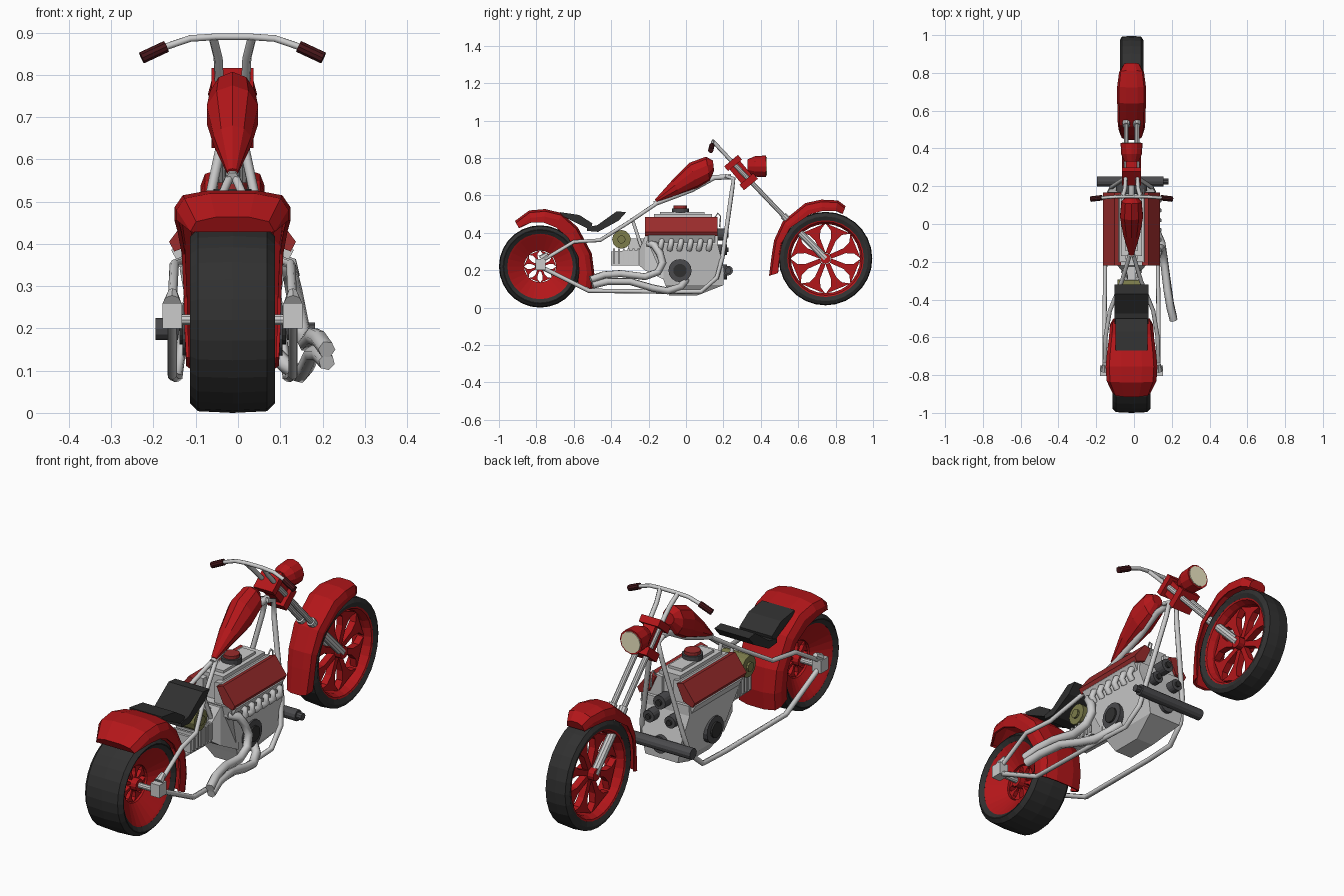
import bpy, bmesh, math
from mathutils import Vector

if "Cube" in bpy.data.objects:
    bpy.data.objects.remove(bpy.data.objects["Cube"])

CX = -0.013  # bike's centre plane


def mat(name, *c):
    m = bpy.data.materials.new(name)
    m.diffuse_color = (*c, 1)
    m.use_nodes = True
    m.node_tree.nodes["Principled BSDF"].inputs["Base Color"].default_value = m.diffuse_color
    return m


RED = mat("red paint", .45, .008, .01)
COVER = mat("cover red", .32, .025, .025)
BLACK = mat("rubber", .03, .03, .03)
DARK = mat("dark metal", .07, .07, .075)
GRIP = mat("grip", .06, .008, .01)
OLIVE = mat("olive", .2, .2, .07)
LENS = mat("lens", .85, .8, .55)


def finish(name, bm, m):
    bmesh.ops.recalc_face_normals(bm, faces=bm.faces)
    me = bpy.data.meshes.new(name)
    bm.to_mesh(me)
    bm.free()
    ob = bpy.data.objects.new(name, me)
    bpy.context.collection.objects.link(ob)
    ob.location.x = CX
    if m:
        me.materials.append(m)
    return ob


def loft(name, rings, m=None, loop=False):
    bm = bmesh.new()
    vs = [[bm.verts.new(p) for p in r] for r in rings]
    n = len(vs[0])
    for i in range(len(vs) if loop else len(vs) - 1):
        a, b = vs[i], vs[(i + 1) % len(vs)]
        for j in range(n):
            bm.faces.new((a[j], a[(j + 1) % n], b[(j + 1) % n], b[j]))
    if not loop:
        bm.faces.new(vs[0])
        bm.faces.new(vs[-1])
    return finish(name, bm, m)


def box(name, lo, hi, m=None):
    return loft(name, [[(lo[0], lo[1], z), (hi[0], lo[1], z), (hi[0], hi[1], z), (lo[0], hi[1], z)]
                       for z in (lo[2], hi[2])], m)


def prism(name, yz, x0, x1, m=None):
    return loft(name, [[(x, y, z) for y, z in yz] for x in (x0, x1)], m)


def cyl(name, p, q, r1, r2=None, m=None, n=16):
    p, q = Vector(p), Vector(q)
    rot = (q - p).to_track_quat('Z', 'Y')
    rings = []
    for c, r in ((p, r1), (q, r1 if r2 is None else r2)):
        rings.append([c + rot @ Vector((r * math.cos(2 * math.pi * i / n), r * math.sin(2 * math.pi * i / n), 0))
                      for i in range(n)])
    return loft(name, rings, m)


def tube(name, pts, r, m=None):
    cu = bpy.data.curves.new(name, 'CURVE')
    cu.dimensions = '3D'
    cu.bevel_depth, cu.bevel_resolution, cu.use_fill_caps = r, 1, True
    sp = cu.splines.new('POLY')
    sp.points.add(len(pts) - 1)
    for a, p in zip(sp.points, pts):
        a.co = (*p, 1)
    tmp = bpy.data.objects.new(name, cu)
    bm = bmesh.new()
    bpy.context.collection.objects.link(tmp)
    bpy.context.view_layer.update()
    bm.from_mesh(bpy.data.meshes.new_from_object(tmp))
    bpy.data.objects.remove(tmp)
    return finish(name, bm, m)


def polar(x, r, deg, c):
    t = math.radians(deg)
    return (x, c[0] + r * math.cos(t), c[1] + r * math.sin(t))


def lathe(name, prof, c, m, n=28):
    return loft(name, [[polar(x, r, 360 * i / n, c) for x, r in prof] for i in range(n)], m, True)


def wheel(side, c, R, w, rim, inner):
    # tyre, dished rim, spokes with petal shaped gaps, hub
    lathe(side + "_tyre", [(-.85 * w, rim), (-w, rim + .02), (-w, R - .022), (-.82 * w, R - .004), (0, R),
                           (.82 * w, R - .004), (w, R - .022), (w, rim + .02), (.85 * w, rim)], c, BLACK)
    lathe(side + "_rim", [(-.87 * w, rim + .004), (-.8 * w, rim - .008), (-.025, inner), (.025, inner),
                          (.8 * w, rim - .008), (.87 * w, rim + .004)], c, RED)
    half = [(.17, 22.5), (.6, 7.5), (.83, 12), (1.02, 22.5)]
    for k in range(8):
        a = 22.5 + 45 * k
        pts = [(f, a + d) for f, d in half] + [(f, a - d) for f, d in reversed(half)]
        loft(side + "_spoke", [[polar(x, f * inner, d, c) for f, d in pts] for x in (-.016, .016)], RED)
    cyl(side + "_hub", (-.045, *c), (.045, *c), .028, m=RED, n=12)


def fender(name, c, stations):
    # station: angle, outer radius, inner edge radius, half width
    rings = []
    for a, ro, ri, w in stations:
        o = [(1, ri), (1, ro - .04), (.86, ro - .012), (.4, ro)]
        i = [(.93, ri), (.93, ro - .045), (.8, ro - .022), (.4, ro - .012)]
        sec = o + [(-x, r) for x, r in reversed(o)] + [(-x, r) for x, r in i] + i[::-1]
        rings.append([polar(x * w, r, a, c) for x, r in sec])
    loft(name, rings, RED)


# wheels and fenders
RC, FC = (-.78, .22), (.746, .262)
wheel("rear", RC, .22, .1, .175, .085)
wheel("front", FC, .25, .062, .205, .185)
fender("rear_fender", RC, [(119, .278, .24, .1), (101, .305, .24, .132), (85, .308, .235, .137), (68, .308, .225, .13),
                           (46, .29, .215, .12), (14, .285, .21, .115), (-8, .293, .21, .113), (-24, .307, .22, .11)])
fender("front_fender", FC, [(69, .3, .262, .045), (78, .318, .26, .066), (94, .316, .255, .076), (110, .316, .25, .076),
                            (139, .303, .25, .074), (160, .292, .25, .07), (175, .288, .25, .068),
                            (197, .316, .265, .06)])

# fuel tank, lofted along its slope
top = [(-.166, .578), (-.075, .68), (.02, .775), (.107, .807), (.144, .786)]
bot = [(-.155, .561), (-.03, .604), (.064, .636), (.128, .674), (.15, .733)]
rings = []
for (y0, z0), (y1, z1), w in zip(top, bot, (.014, .046, .064, .056, .028)):
    ring = []
    for k in range(10):
        t = 2 * math.pi * k / 10
        f = .5 - .5 * math.cos(t)
        ring.append((w * math.sin(t), y0 + (y1 - y0) * f, z0 + (z1 - z0) * f))
    rings.append(ring)
loft("fuel_tank", rings, RED)

# seat
prism("seat_pan", [(-.53, .43), (-.475, .44), (-.37, .515), (-.32, .51), (-.36, .465), (-.47, .405), (-.53, .41)],
      -.09, .09, BLACK)
prism("seat_back", [(-.67, .51), (-.57, .495), (-.5, .45), (-.51, .415), (-.61, .465), (-.67, .495)],
      -.085, .085, BLACK)

# headlight
cyl("headlight_bucket", (0, .33, .755), (0, .37, .755), .038, .055, RED, 12)
cyl("headlight_rim", (0, .37, .755), (0, .428, .755), .055, .058, RED, 12)
cyl("headlight_lens", (0, .427, .755), (0, .432, .755), .05, m=LENS, n=12)

# steering head: two clamp plates and a core, along the fork axis
ax, up = Vector((0, .64, -.77)), Vector((0, .77, .64))
mid = Vector((0, .294, .722))


def clamp(name, a0, a1, h, w):
    yz = [(mid + ax * a + up * b)[1:] for a, b in ((a0, -h), (a1, -h), (a1, h), (a0, h))]
    prism(name, yz, -w, w, RED)


clamp("upper_clamp", -.083, -.05, .048, .05)
clamp("lower_clamp", .045, .083, .048, .05)
clamp("steering_core", -.05, .045, .036, .03)

# handlebar
tube("handlebar", [(-.165, .138, .864), (-.1, .143, .886), (-.04, .145, .89), (.04, .145, .89), (.1, .143, .886),
                   (.165, .138, .864)], .009)
for s in (-1, 1):
    cyl("grip", (s * .157, .139, .867), (s * .215, .132, .84), .0145, m=GRIP, n=10)
    # risers and fork legs
    tube("riser", [(s * .046, .145, .888), (s * .034, .19, .84), (s * .03, .27, .755)], .011)
    cyl("fork_upper", (s * .028, .25, .775), (s * .028, .56, .45), .013, n=10)
    cyl("fork_lower", (s * .028, .52, .492), (s * .03, .746, .262), .02, n=10)
    # frame rails
    tube("lower_rail", [(s * .015, .21, .705), (s * .02, .255, .69), (s * .03, .245, .62), (s * .105, .195, .27),
                        (s * .12, .165, .16), (s * .13, .08, .085), (s * .138, -.08, .085), (s * .143, -.52, .09),
                        (s * .143, -.77, .215)], .012)
    tube("upper_rail", [(s * .143, -.77, .25), (s * .138, -.6, .352), (s * .115, -.46, .36), (s * .05, -.3, .46),
                        (s * .008, -.16, .555)], .011)
    tube("seat_strut", [(s * .03, -.29, .48), (s * .03, -.27, .42), (s * .04, -.24, .33)], .01)
    box("axle_block", (s * .143 - .023, -.805, .2), (s * .143 + .023, -.75, .26))
    cyl("axle_cone", (s * .143, -.775, .26), (s * .142, -.74, .285), .022, .012, n=8)
    # slanted valve covers and cylinder heads
    sec = [(.055, .475), (.09, .485), (.15, .405), (.138, .382), (.09, .4)]
    loft("valve_cover", [[(s * x, y, z) for x, z in sec] for y in (-.22, .168)], COVER)
    sec = [(.03, .48), (.065, .485), (.145, .385), (.115, .33), (.03, .33)]
    loft("cylinder_head", [[(s * x, y, z) for x, z in sec] for y in (-.2, .155)])
cyl("rear_axle", (-.143, *RC), (.143, *RC), .013, n=10)
tube("top_tube", [(0, -.17, .555), (0, .03, .63), (0, .15, .695), (0, .24, .7)], .016)

# engine block and sump
loft("engine_block", [[(-w, y0, z), (w, y0, z), (w, y1, z), (-w, y1, z)] for w, y0, y1, z in
                      ((.045, -.09, .06, .065), (.085, -.11, .2, .12), (.1, -.14, .205, .2),
                       (.125, -.2, .17, .34), (.12, -.21, .17, .385))])
box("intake_manifold", (-.055, -.17, .38), (.055, .14, .5))
box("intake_top", (-.035, -.14, .5), (.035, .1, .512))
cyl("air_filter", (0, -.03, .505), (0, -.03, .53), .045, m=DARK)
cyl("air_filter_cap", (0, -.03, .53), (0, -.03, .545), .036, m=COVER)
for x, z, r in ((0, .19, .04), (.055, .31, .028), (-.055, .31, .028), (0, .39, .032)):
    cyl("pulley", (x, .16, z), (x, .218, z), r, m=DARK)
    cyl("pulley_cap", (x, .2, z), (x, .228, z), r * .45, m=BLACK)
for s in (-1, 1):
    cyl("side_cover", (s * .08, -.032, .198), (s * .118, -.032, .198), .062, m=DARK)
    cyl("side_cover_cap", (s * .1, -.032, .198), (s * .126, -.032, .198), .036, m=BLACK)
tube("dipstick", [(.06, .14, .46), (.065, .17, .505), (.065, .185, .49), (.07, .18, .43)], .004)

# gearbox with ribs
loft("gearbox", [[(-w, y, z0), (w, y, z0), (w, y, z1), (-w, y, z1)] for y, w, z0, z1 in
                 ((-.4, .045, .225, .3), (-.25, .05, .225, .31), (-.22, .075, .2, .38), (-.12, .1, .15, .38))])
for i in range(6):
    box("gearbox_rib", (-.055, -.39 + i * .026, .235), (.055, -.38 + i * .026, .315))
cyl("generator", (-.075, -.345, .365), (.06, -.345, .365), .05, m=OLIVE, n=12)
cyl("generator_cap", (-.085, -.345, .365), (.07, -.345, .365), .022, m=OLIVE, n=10)
box("generator_mount", (-.03, -.31, .3), (.03, -.2, .37))

# exhaust ports and pipes on the right side
for i in range(6):
    y = -.13 + i * .052
    tube("exhaust_port", [(.11, y, .365), (.14, y, .355), (.146, y - .005, .33), (.125, y - .01, .31)], .015)
tube("exhaust_upper", [(.1, -.2, .345), (.135, -.17, .335), (.145, -.14, .29), (.155, -.125, .24), (.165, -.15, .19),
                       (.175, -.22, .165), (.19, -.35, .182), (.205, -.44, .175), (.223, -.51, .15)], .021)
tube("exhaust_lower", [(.09, .0, .15), (.13, -.03, .11), (.16, -.1, .09), (.172, -.18, .105), (.188, -.3, .14),
                       (.205, -.42, .14), (.223, -.5, .12)], .02)

# front foot peg bar
cyl("peg_bar", (-.182, .225, .198), (.17, .225, .198), .026, m=DARK, n=12)
cyl("peg_bar_core", (-.182, .225, .198), (.195, .225, .198), .017, m=DARK, n=10)
